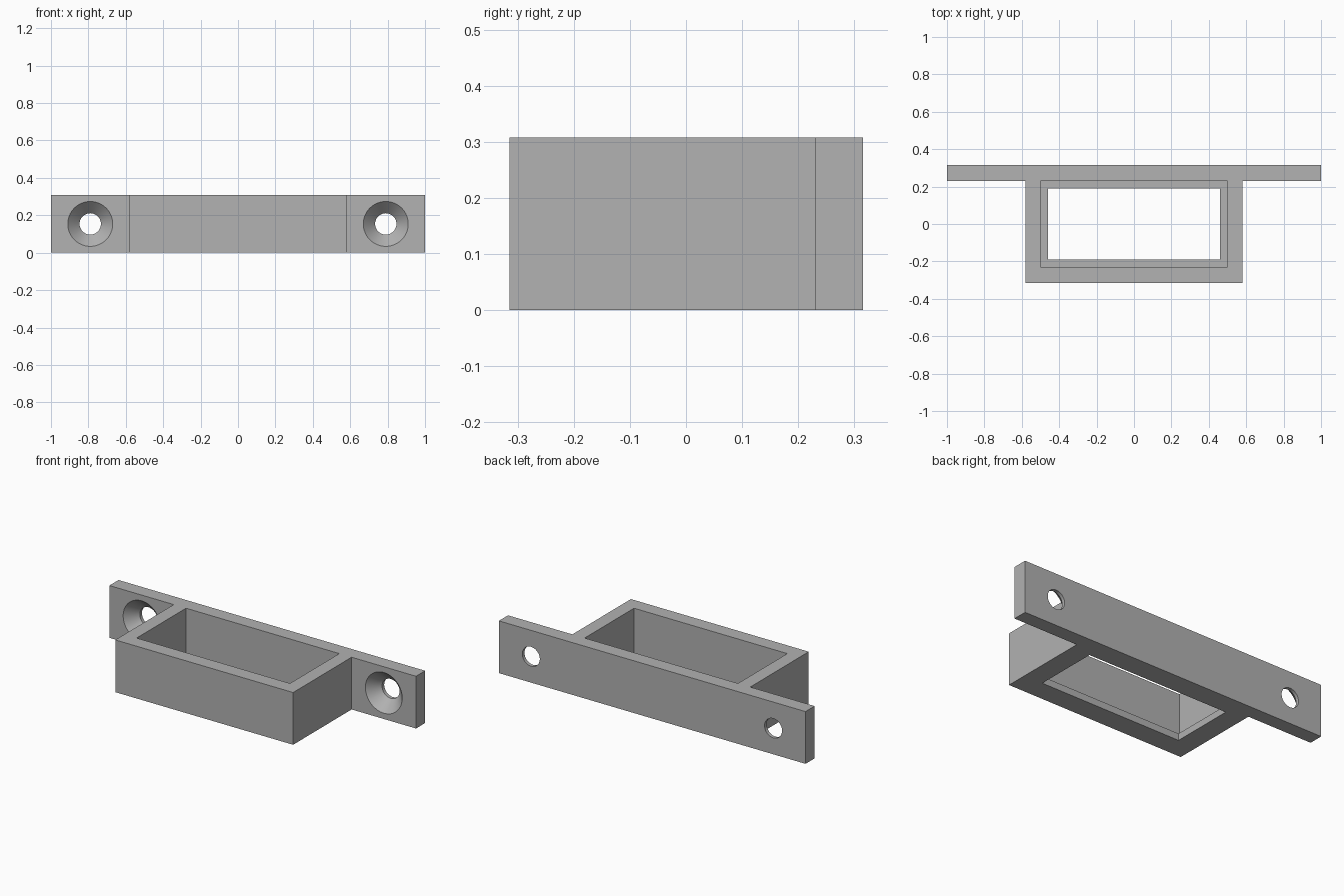
import bpy, bmesh, math

cube = bpy.data.objects.get("Cube")
if cube:
    bpy.data.objects.remove(cube, do_unlink=True)

HEIGHT = 0.308
BACK, PLATE_FRONT = 0.315, 0.23
BOX_X, WALL, LIP, LIP_HEIGHT = 0.58, 0.08, 0.04, 0.04
HOLE_X, HOLE_R, SINK_R, SINK_DEPTH = 0.79, 0.057, 0.12, 0.065

grey = bpy.data.materials.new("Plain grey")
grey.use_nodes = True
colour = (0.445, 0.445, 0.445, 1)
grey.diffuse_color = colour
grey.node_tree.nodes["Principled BSDF"].inputs["Base Color"].default_value = colour


def prism(name, outline, z0, z1):
    """Extrude an outline in the xy plane from z0 to z1."""
    bm = bmesh.new()
    base = bm.faces.new([bm.verts.new((x, y, z0)) for x, y in outline])
    top = bmesh.ops.extrude_face_region(bm, geom=[base])["geom"]
    verts = [v for v in top if isinstance(v, bmesh.types.BMVert)]
    bmesh.ops.translate(bm, verts=verts, vec=(0, 0, z1 - z0))
    bmesh.ops.recalc_face_normals(bm, faces=bm.faces)
    return add_object(name, bm)


def add_object(name, bm):
    mesh = bpy.data.meshes.new(name)
    bm.to_mesh(mesh)
    bm.free()
    mesh.materials.append(grey)
    obj = bpy.data.objects.new(name, mesh)
    bpy.context.collection.objects.link(obj)
    return obj


def rectangle(x, y):
    return [(-x, -y), (x, -y), (x, y), (-x, y)]


def screw_cutter(x):
    """Countersunk screw shape, revolved about the y direction."""
    slope = (SINK_R - HOLE_R) / SINK_DEPTH
    extra = 0.02
    rings = [(PLATE_FRONT - extra, SINK_R + extra * slope),
             (PLATE_FRONT + SINK_DEPTH, HOLE_R),
             (BACK + extra, HOLE_R)]
    sides = 64
    bm = bmesh.new()
    loops = []
    for y, r in rings:
        angles = [math.tau * i / sides for i in range(sides)]
        loops.append([bm.verts.new((x + r * math.cos(a), y, HEIGHT / 2 + r * math.sin(a)))
                      for a in angles])
    for a, b in zip(loops, loops[1:]):
        for i in range(sides):
            j = (i + 1) % sides
            bm.faces.new((a[i], a[j], b[j], b[i]))
    bm.faces.new(loops[0])
    bm.faces.new(loops[-1])
    bmesh.ops.recalc_face_normals(bm, faces=bm.faces)
    return add_object("screw_cutter", bm)


# Box and mounting flange as one outline
half = [(BOX_X, -BACK), (BOX_X, PLATE_FRONT), (1, PLATE_FRONT), (1, BACK)]
bracket = prism("mounting_bracket", half + [(-x, y) for x, y in reversed(half)], 0, HEIGHT)

# Pocket, through opening that leaves a bottom lip, and two screw holes
px, py = BOX_X - WALL, PLATE_FRONT
cutters = [prism("pocket_cutter", rectangle(px, py), LIP_HEIGHT, HEIGHT + 0.1),
           prism("opening_cutter", rectangle(px - LIP, py - LIP), -0.1, HEIGHT + 0.05),
           screw_cutter(-HOLE_X), screw_cutter(HOLE_X)]

bpy.ops.object.select_all(action="DESELECT")
bracket.select_set(True)
bpy.context.view_layer.objects.active = bracket
for cutter in cutters:
    cutter.hide_render = True
    mod = bracket.modifiers.new("cut", "BOOLEAN")
    mod.operation = "DIFFERENCE"
    mod.solver = "EXACT"
    mod.object = cutter
    bpy.ops.object.modifier_apply(modifier=mod.name)
    bpy.data.objects.remove(cutter, do_unlink=True)

bpy.ops.object.shade_smooth_by_angle(angle=math.radians(30))
